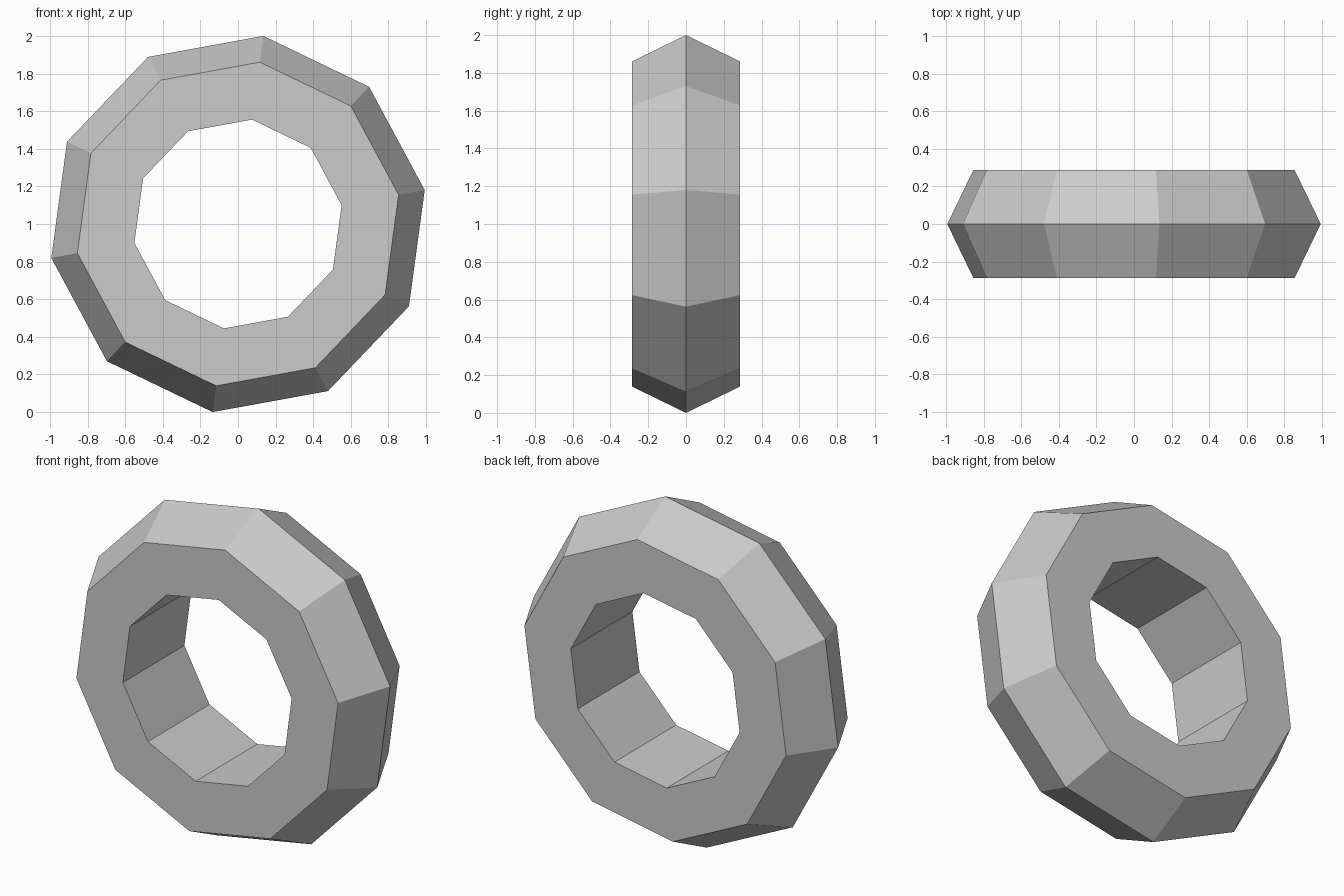
import bpy, bmesh
from math import sin, cos, radians

# Remove the default object
cube = bpy.data.objects.get("Cube")
if cube:
    bpy.data.objects.remove(cube, do_unlink=True)

# Material
grey = bpy.data.materials.new("light_grey")
grey.use_nodes = True
colour = (0.6, 0.6, 0.6, 1)
grey.diffuse_color = colour
grey.node_tree.nodes["Principled BSDF"].inputs["Base Color"].default_value = colour

SIDES = 10
TILT = radians(7.7)
HALF_WIDTH = 0.287
# Cross-section of the ring: radius, depth
PROFILE = [(0.56, -HALF_WIDTH), (0.868, -HALF_WIDTH), (1.009, 0),
           (0.868, HALF_WIDTH), (0.56, HALF_WIDTH)]


def add_ring(name, profile, sides, tilt):
    """Sweep a closed profile around the y axis."""
    bm = bmesh.new()
    loops = []
    for i in range(sides):
        a = tilt + radians(360 / sides * i)
        loops.append([bm.verts.new((r * sin(a), y, 1 + r * cos(a))) for r, y in profile])
    n = len(profile)
    for i in range(sides):
        here, after = loops[i], loops[(i + 1) % sides]
        for j in range(n):
            k = (j + 1) % n
            bm.faces.new((here[j], here[k], after[k], after[j]))
    bmesh.ops.recalc_face_normals(bm, faces=bm.faces)
    mesh = bpy.data.meshes.new(name)
    bm.to_mesh(mesh)
    bm.free()
    mesh.materials.append(grey)
    obj = bpy.data.objects.new(name, mesh)
    bpy.context.scene.collection.objects.link(obj)
    return obj


# Faceted ring with a ridged rim and a straight bore
add_ring("ring", PROFILE, SIDES, TILT)
